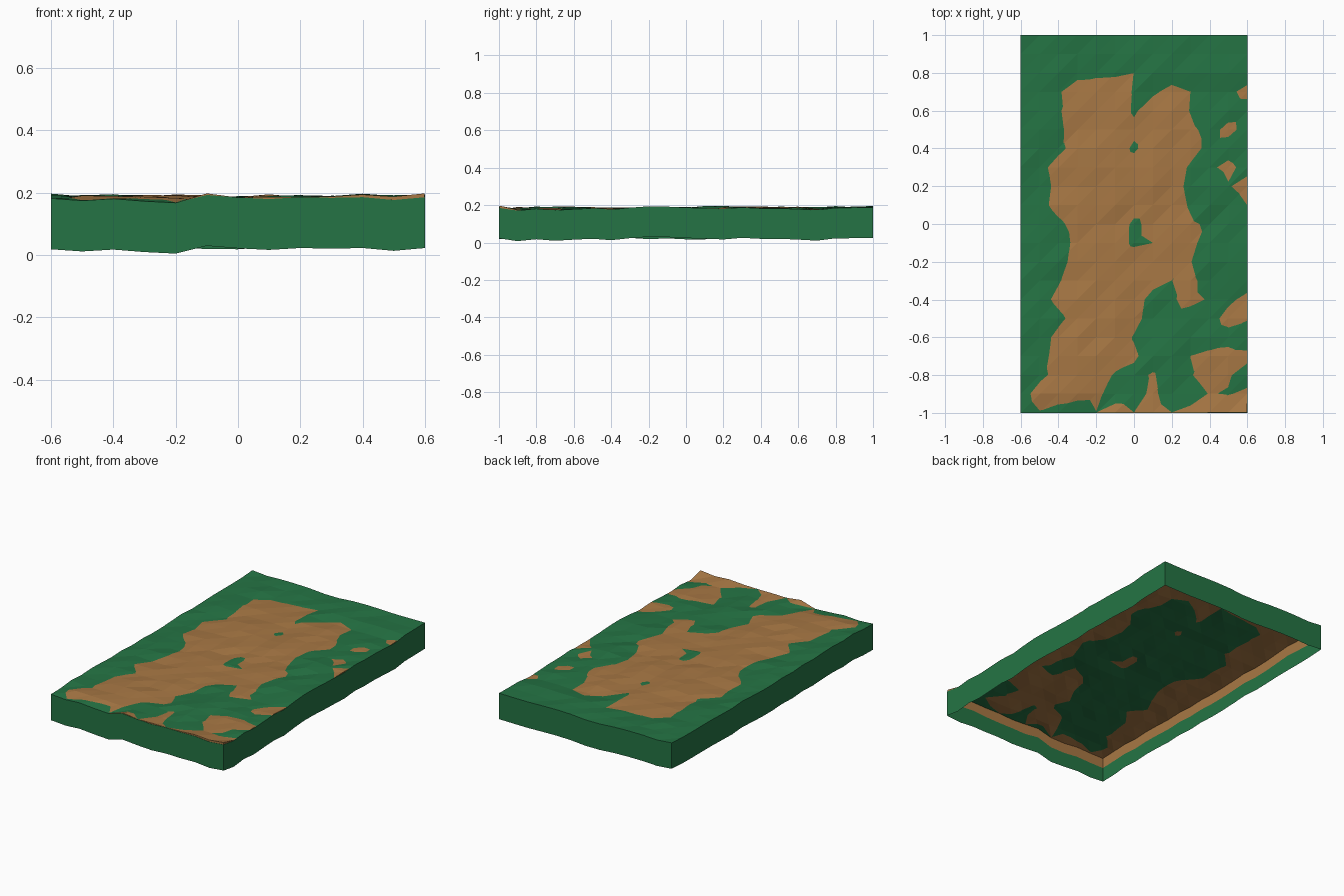
import bpy, bmesh, math, random
from mathutils import Vector

if "Cube" in bpy.data.objects:
    bpy.data.objects.remove(bpy.data.objects["Cube"])

random.seed(7)
NX, NY, STEP = 12, 20, 0.1          # terrain grid
GREEN_DEPTH, SOIL_DEPTH = 0.163, 0.065

# Outline of the bare soil area
MAIN = [(-.39, .70), (-.29, .77), (-.05, .78), (0, .81), (-.02, .60), (.0, .57),
        (.07, .66), (.2, .74), (.3, .70), (.29, .55), (.37, .47), (.35, .36),
        (.28, .31), (.26, .19), (.30, .02), (.38, 0), (.30, -.18), (.32, -.27),
        (.39, -.4), (.22, -.47), (.2, -.29), (.06, -.37), (.04, -.52),
        (-.03, -.63), (.03, -.68), (0, -.76), (-.1, -.77), (-.18, -.92),
        (-.04, -.98), (0, -1.2), (-.2, -1.2), (-.2, -.98), (-.33, -.94),
        (-.33, -.88), (-.42, -.98), (-.48, -1.01), (-.56, -.95), (-.55, -.88),
        (-.43, -.78), (-.46, -.67), (-.44, -.59), (-.35, -.49), (-.45, -.4),
        (-.36, -.26), (-.33, -.04), (-.46, .1), (-.43, .22), (-.48, .25),
        (-.46, .31), (-.34, .42), (-.38, .53)]
# Grass patches inside the soil
HOLES = [[(0, .47), (-.04, .42), (-.04, .36), (0, .36), (.05, .45)],
         [(0, .05), (.06, .07), (.07, -.03), (.1, -.1), (-.04, -.13), (-.05, -.06)]]
# Separate soil patches
CORNER = [(.3, -.7), (.43, -.66), (.8, -.68), (.8, -.74), (.6, -.75), (.5, -.78),
          (.55, -.84), (.47, -.87), (.5, -.91), (.57, -.88), (.8, -.84), (.8, -1.2),
          (.2, -1.2), (.2, -.99), (.35, -.95), (.41, -.88), (.3, -.79)]
PATCHES = [CORNER,
           [(.05, -.8), (.12, -.78), (.13, -.93), (.25, -1.2), (0, -1.2), (0, -.99), (.08, -.88)],
           [(.8, -.24), (.43, -.47), (.5, -.56), (.8, -.42)],
           [(.8, -.12), (.51, .2), (.54, .27), (.8, .2)],
           [(.51, .55), (.45, .5), (.5, .45), (.56, .5)],
           [(.42, .3), (.5, .35), (.54, .3), (.5, .24)],
           [(.8, .55), (.52, .69), (.8, .85)],
           [(-.8, .45), (-.56, .75), (-.8, .75)]]
# Height of the lower rim along the front edge
FRONT = [.018, .011, .017, .009, .004, .029, .021, .016, .022, .02, .022, .013, .022]


def signed_distance(p, poly):
    """Positive inside the polygon, negative outside."""
    inside, best = False, 9.0
    for i, b in enumerate(poly):
        a, b = Vector(poly[i - 1]), Vector(b)
        t = max(0, min(1, (p - a).dot(b - a) / (b - a).length_squared))
        best = min(best, (p - a - (b - a) * t).length)
        if (a.y > p.y) != (b.y > p.y) and p.x < a.x + (p.y - a.y) * (b.x - a.x) / (b.y - a.y):
            inside = not inside
    return best if inside else -best


def soil_amount(p):
    d = min([signed_distance(p, MAIN)] + [-signed_distance(p, h) for h in HOLES])
    d = max([d] + [signed_distance(p, q) for q in PATCHES])
    return max(-0.1, min(0.1, d))


# Heights of both layers on the shared grid
grass, soil = {}, {}
for i in range(NX + 1):
    for j in range(NY + 1):
        p = Vector((-0.6 + i * STEP, -1 + j * STEP))
        d = 0.12 * soil_amount(p)
        wave = 0.003 * math.sin(3 * p.x + 4 * p.y)
        g = 0.181 - 0.6 * d + wave + random.uniform(-0.006, 0.006)
        if j == 0:
            g = FRONT[i] + GREEN_DEPTH
        grass[i, j] = min(g, 0.198)
        soil[i, j] = grass[i, j] + d


def material(name, col):
    m = bpy.data.materials.new(name)
    m.diffuse_color = (*col, 1)
    m.use_nodes = True
    m.node_tree.nodes["Principled BSDF"].inputs["Base Color"].default_value = m.diffuse_color
    return m


def layer(name, height, depth, inset, mat):
    """Triangulated sheet with a skirt, open underneath."""
    bm = bmesh.new()
    sx, sy = 1 - inset / 0.6, 1 - inset
    v = {(i, j): bm.verts.new(((-0.6 + i * STEP) * sx, (-1 + j * STEP) * sy, z))
         for (i, j), z in height.items()}
    for i in range(NX):
        for j in range(NY):
            a, b, c, d = v[i, j], v[i + 1, j], v[i + 1, j + 1], v[i, j + 1]
            bm.faces.new((a, b, c))
            bm.faces.new((a, c, d))
    rim = [e for e in bm.edges if e.is_boundary]
    new = bmesh.ops.extrude_edge_only(bm, edges=rim)["geom"]
    for w in new:
        if isinstance(w, bmesh.types.BMVert):
            w.co.z -= depth
    bmesh.ops.recalc_face_normals(bm, faces=bm.faces)
    bm.faces.ensure_lookup_table()
    if bm.faces[0].normal.z < 0:
        bmesh.ops.reverse_faces(bm, faces=bm.faces)
    me = bpy.data.meshes.new(name)
    bm.to_mesh(me)
    bm.free()
    me.materials.append(mat)
    bpy.context.collection.objects.link(bpy.data.objects.new(name, me))


layer("grass_layer", grass, GREEN_DEPTH, 0, material("grass green", (.018, .175, .058)))
layer("soil_layer", soil, SOIL_DEPTH, 0.002, material("soil brown", (.39, .187, .058)))
